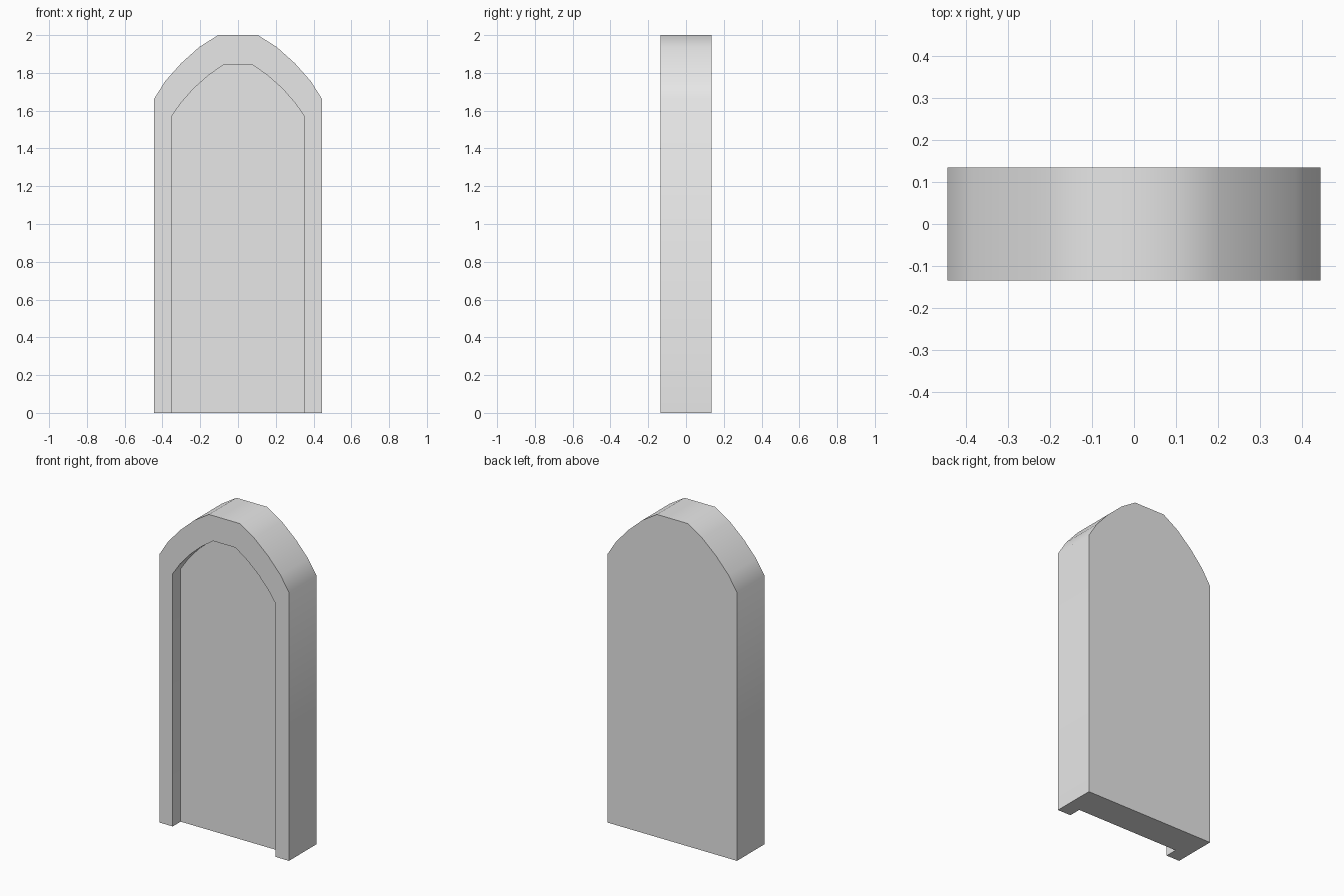
import bpy
import bmesh
import math

default = bpy.data.objects.get("Cube")
if default:
    bpy.data.objects.remove(default, do_unlink=True)

FRONT, RECESS, BACK = -0.135, -0.057, 0.135

# Left half of each arch, from the floor to the flat crown
OUTER = [(0.444, 0), (0.444, 1.663), (0.386, 1.755), (0.302, 1.85), (0.205, 1.937), (0.105, 2)]
INNER = [(0.353, 0), (0.353, 1.567), (0.303, 1.64), (0.235, 1.717), (0.159, 1.785), (0.077, 1.843)]


def arch(bm, half, y):
    """Row of vertices along a mirrored arch, from one foot to the other."""
    path = half + [(-x, z) for x, z in reversed(half)]
    return [bm.verts.new((x, y, z)) for x, z in path]


def bridge(bm, a, b):
    """Wall of quads between two matching rows."""
    for i in range(len(a) - 1):
        bm.faces.new((a[i], a[i + 1], b[i + 1], b[i]))


stone = bpy.data.materials.new("light grey")
stone.use_nodes = True
stone.diffuse_color = (0.8, 0.8, 0.8, 1)
stone.node_tree.nodes["Principled BSDF"].inputs["Base Color"].default_value = (0.8, 0.8, 0.8, 1)

bm = bmesh.new()
outer_front = arch(bm, OUTER, FRONT)
outer_back = arch(bm, OUTER, BACK)
inner_front = arch(bm, INNER, FRONT)
inner_back = arch(bm, INNER, RECESS)

# Outer wall and recess wall
bridge(bm, outer_front, outer_back)
bridge(bm, inner_front, inner_back)
# Raised border, recessed panel and back
bridge(bm, outer_front, inner_front)
bm.faces.new(inner_back)
bm.faces.new(outer_back)
# Underside, notched where the recess reaches the floor
bm.faces.new((outer_front[0], inner_front[0], inner_back[0], inner_back[-1],
              inner_front[-1], outer_front[-1], outer_back[-1], outer_back[0]))
bmesh.ops.recalc_face_normals(bm, faces=bm.faces)

mesh = bpy.data.meshes.new("arched_niche")
bm.to_mesh(mesh)
bm.free()
mesh.materials.append(stone)
niche = bpy.data.objects.new("arched_niche", mesh)
bpy.context.collection.objects.link(niche)

# Smooth arch curve with sharp border edges
bpy.ops.object.select_all(action="DESELECT")
niche.select_set(True)
bpy.context.view_layer.objects.active = niche
bpy.ops.object.shade_smooth_by_angle(angle=math.radians(45))
